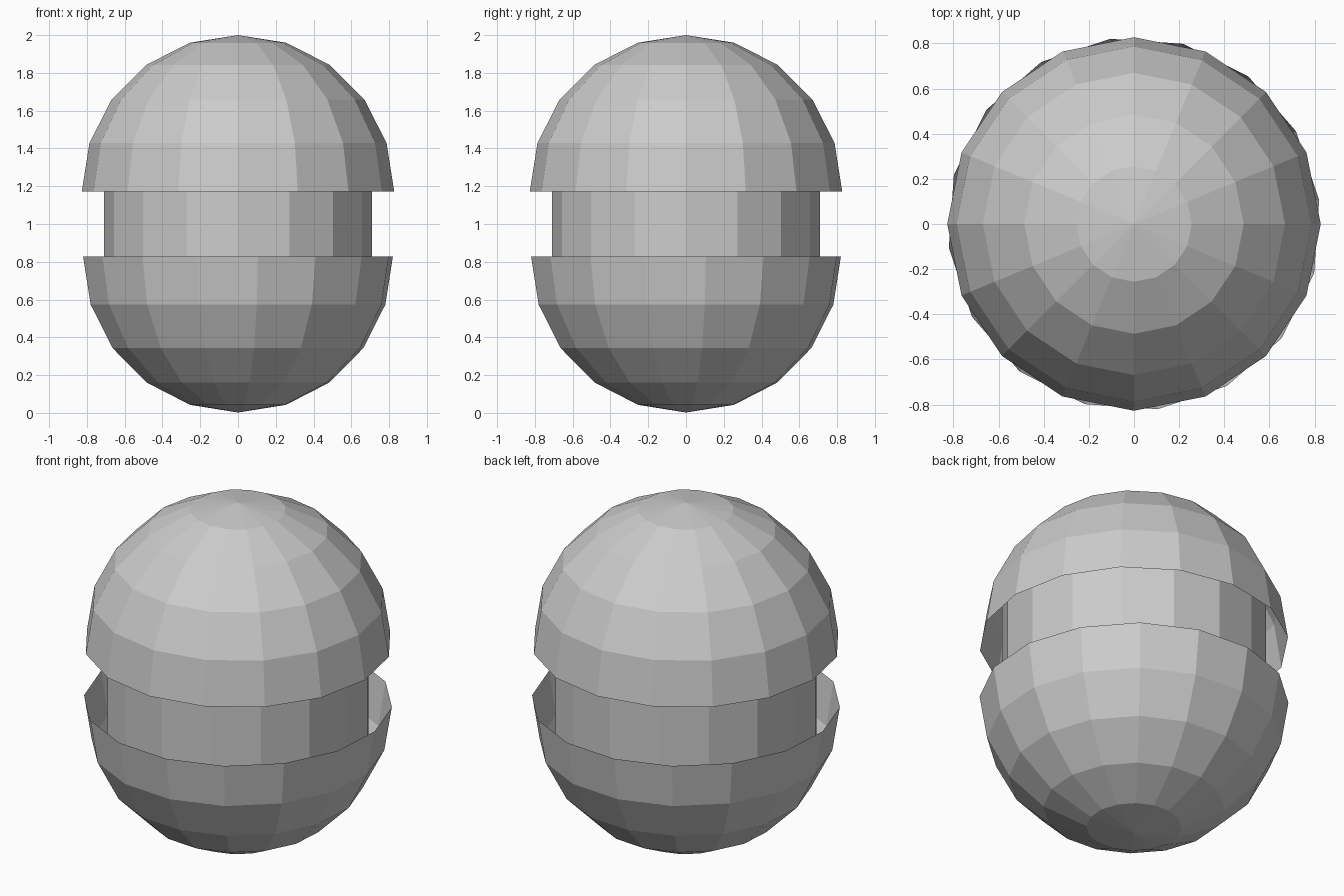
import bpy, bmesh
from math import radians, sin, cos, pi

if "Cube" in bpy.data.objects:
    bpy.data.objects.remove(bpy.data.objects["Cube"])

SIDES = 16
R = 0.827


def finish(name, bm):
    mesh = bpy.data.meshes.new(name)
    bm.to_mesh(mesh)
    bm.free()
    obj = bpy.data.objects.new(name, mesh)
    bpy.context.collection.objects.link(obj)
    return obj


def half_shell(name, rim_z, direction, turn):
    """Open hemisphere: five bands from the pole to the rim."""
    bm = bmesh.new()
    bmesh.ops.create_uvsphere(bm, u_segments=SIDES, v_segments=10, radius=R)
    unwanted = [v for v in bm.verts if v.co.z * direction < -0.01]
    bmesh.ops.delete(bm, geom=unwanted, context='VERTS')
    obj = finish(name, bm)
    obj.location.z = rim_z
    obj.rotation_euler.z = radians(turn)
    return obj


# Domed lid and the slightly turned bowl below it
half_shell("upper_dome", 2.0 - R, 1, 0)
half_shell("lower_bowl", R + 0.002, -1, 7.3)

# Inner drum seen through the gap, reaching into both shells
bm = bmesh.new()
rings = [[bm.verts.new((0.71 * cos(2 * pi * i / SIDES),
                        0.71 * sin(2 * pi * i / SIDES), z))
          for i in range(SIDES)] for z in (0.5, 1.5)]
low, high = rings
for i in range(SIDES):
    j = (i + 1) % SIDES
    bm.faces.new((low[i], low[j], high[j], high[i]))
bm.faces.new(low[::-1])
bm.faces.new(high)
finish("inner_drum", bm)
